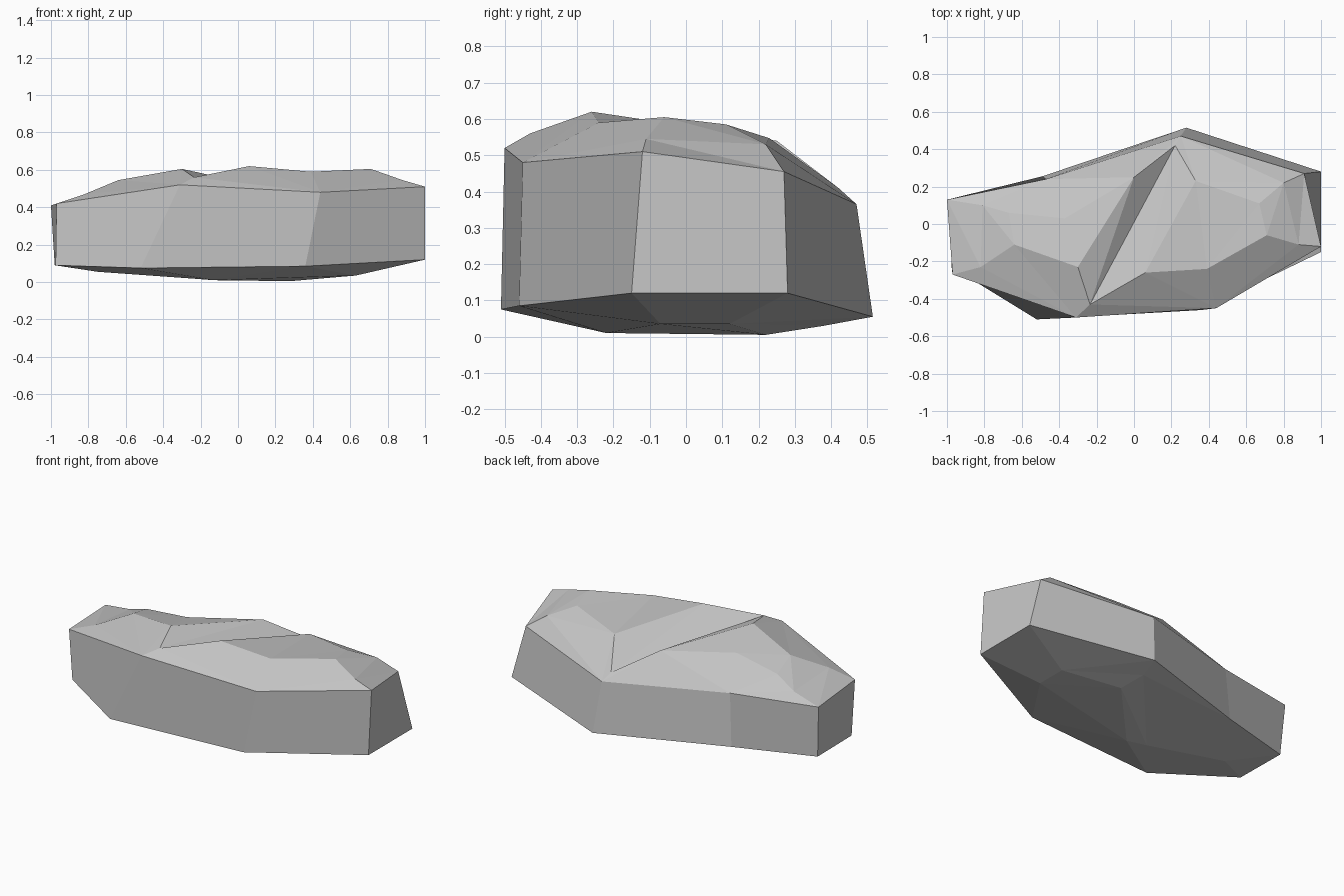
import bpy
import bmesh
from mathutils import Vector
from mathutils.geometry import delaunay_2d_cdt

default_cube = bpy.data.objects.get("Cube")
if default_cube:
    bpy.data.objects.remove(default_cube, do_unlink=True)

# Upper and lower outlines of the boulder, matched corner for corner
upper_rim = [(-1, .13, .41), (-.97, -.27, .42), (-.31, -.5, .52), (.44, -.45, .48),
             (1, -.12, .51), (.91, .27, .455), (.25, .47, .365), (-.47, .24, .397)]
lower_rim = [(-.98, .11, .09), (-.975, -.23, .09), (-.52, -.51, .075), (.36, -.46, .085),
             (1, -.15, .12), (1, .28, .12), (.28, .515, .055), (-.49, .255, .075)]
RIM = len(upper_rim)

# Crown corners: left slab, cleft, then right plateau
crown = [(-.82, -.23, .47), (-.64, -.11, .545), (-.67, .06, .5), (-.81, .1, .445),
         (-.3, -.23, .605), (-.37, .03, .54), (0, .25, .54), (.22, .42, .41),
         (-.235, -.43, .56), (.06, -.26, .62), (.39, -.24, .59), (.71, -.06, .605),
         (.88, -.11, .545), (.8, .22, .53), (.67, .11, .585), (.33, .23, .547)]
crown_creases = [(1, 8, 9, 12, 14, 15), (12, 16, 15), (0, 11, 10, 9), (8, 11),
                 (10, 13, 14), (2, 16, 17, 18, 19, 20, 4), (19, 22, 21, 5),
                 (20, 21), (22, 23, 18), (17, 23, 15)]

# Underside corners, nearly flat
underside = [(.63, .12, .035), (.63, -.07, .035), (.28, .22, .005), (-.13, -.22, .01),
             (.25, .38, .03), (-.26, -.2, .02), (-.75, -.1, .055)]
underside_creases = [(8, 9, 11, 10, 8), (10, 12, 13, 11)]


def add_cap(bm, rim_verts, inner_points, creases):
    """Fill a rim with flat facets that follow the given crease lines."""
    verts = rim_verts + [bm.verts.new(p) for p in inner_points]
    flat = [Vector((v.co.x, v.co.y)) for v in verts]
    edges = [pair for line in creases for pair in zip(line, line[1:])]
    result = delaunay_2d_cdt(flat, edges, [list(range(len(rim_verts)))], 1, 1e-5)
    facets, sources = result[2], result[3]
    for facet in facets:
        bm.faces.new([verts[sources[i][0]] for i in facet])


bm = bmesh.new()
top = [bm.verts.new(p) for p in upper_rim]
bottom = [bm.verts.new(p) for p in lower_rim]

# Side walls
for i in range(RIM):
    j = (i + 1) % RIM
    bm.faces.new((bottom[i], bottom[j], top[j], top[i]))

# Crown and underside
add_cap(bm, top, crown, crown_creases)
add_cap(bm, bottom, underside, underside_creases)
bmesh.ops.recalc_face_normals(bm, faces=bm.faces)

mesh = bpy.data.meshes.new("boulder")
bm.to_mesh(mesh)
bm.free()

# Plain grey stone
stone = bpy.data.materials.new("grey_stone")
stone.use_nodes = True
grey = (.55, .55, .55, 1)
stone.diffuse_color = grey
stone.node_tree.nodes["Principled BSDF"].inputs["Base Color"].default_value = grey
mesh.materials.append(stone)

boulder = bpy.data.objects.new("boulder", mesh)
bpy.context.collection.objects.link(boulder)
